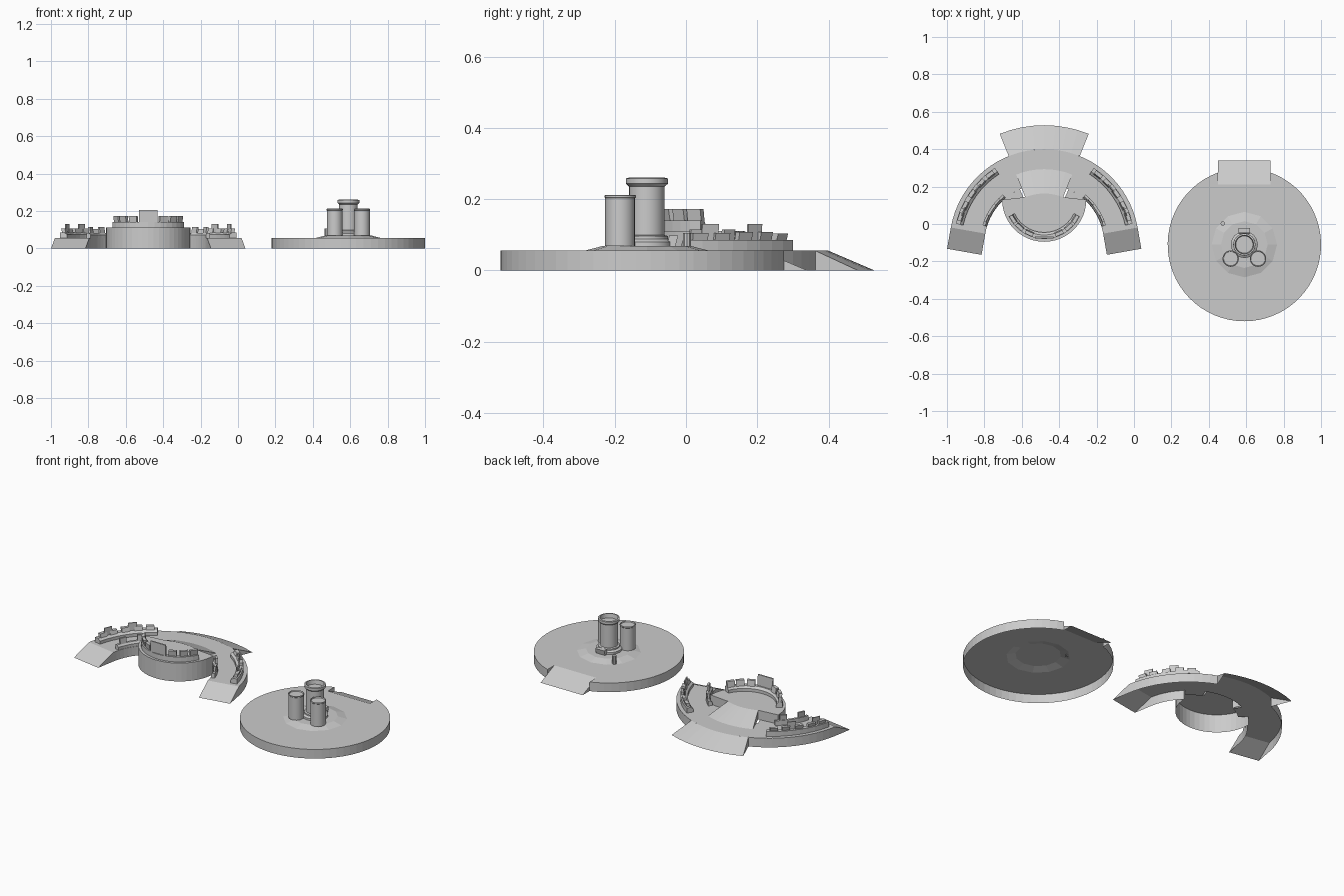
import bpy, bmesh
from math import sin, cos, pi, radians, atan2

if "Cube" in bpy.data.objects:
    bpy.data.objects.remove(bpy.data.objects["Cube"])

H = 0.055                    # floor height
BX, BY = -0.48, -0.107       # centre of the curved platform
DY = 0.13                    # y centre of the raised deck
CX, CY = 0.59, -0.11         # centre of the round platform


def make(name, faces, normals=True):
    """Object from a list of faces, each a list of 3D points."""
    bm = bmesh.new()
    for f in faces:
        bm.faces.new([bm.verts.new(p) for p in f])
    bmesh.ops.remove_doubles(bm, verts=bm.verts, dist=1e-4)
    if normals:
        bmesh.ops.recalc_face_normals(bm, faces=bm.faces)
    me = bpy.data.meshes.new(name)
    bm.to_mesh(me)
    bm.free()
    ob = bpy.data.objects.new(name, me)
    bpy.context.collection.objects.link(ob)
    return ob


def pol(cx, cy, r, deg, z):
    return (cx + r * cos(radians(deg)), cy + r * sin(radians(deg)), z)


def sweep(cx, cy, profile, a0, a1, n, caps=False):
    """Sweep an (r, z) profile through an arc, returning faces."""
    fs = []
    ang = [a0 + (a1 - a0) * i / n for i in range(n + 1)]
    for a, b in zip(ang, ang[1:]):
        for (r, z), (s, w) in zip(profile, profile[1:]):
            q = [pol(cx, cy, r, a, z), pol(cx, cy, r, b, z),
                 pol(cx, cy, s, b, w), pol(cx, cy, s, a, w)]
            if r < 1e-6:
                q = q[1:]
            elif s < 1e-6:
                q = q[:3]
            fs.append(q)
    if caps:
        for a in (a0, a1):
            fs.append([pol(cx, cy, r, a, z) for r, z in profile])
    return fs


def lathe(name, cx, cy, profile, n):
    return make(name, sweep(cx, cy, profile, 0, 360, n))


def console(name, cx, cy, r, deg, z, w, d, h):
    """Box facing the arc centre, leaning slightly outwards."""
    ob_faces = []
    a = radians(deg)

    def P(u, v, zz):
        rr = r + v
        return (cx + rr * cos(a) - u * sin(a), cy + rr * sin(a) + u * cos(a), zz)
    b = [P(u, v, z) for u, v in ((-w/2, -d/2), (w/2, -d/2), (w/2, d/2), (-w/2, d/2))]
    t = [P(u, v + d * 0.3, z + h) for u, v in ((-w/2, -d/2), (w/2, -d/2), (w/2, d/2), (-w/2, d/2))]
    ob_faces += [b, t] + [[b[i], b[(i+1) % 4], t[(i+1) % 4], t[i]] for i in range(4)]
    make(name, ob_faces)


# curved platform floor and walls, open underneath
ri, ro = 0.32, 0.507
make("curved_floor", sweep(BX, BY, [(ri, H), (ro, H)], 10, 170, 32))
for k, (a, b) in enumerate(((10, 68), (112, 170))):
    make(f"outer_wall_{k}", sweep(BX, BY, [(ro, H), (ro, 0)], a, b, 12))
for k, (a, b) in enumerate(((10, 46), (134, 170))):
    make(f"inner_wall_{k}", sweep(BX, BY, [(ri, H), (ri, 0)], a, b, 8))
for k, (a, b) in enumerate(((46, 66), (114, 134))):
    make(f"inner_floor_{k}", sweep(BX, BY, [(0.27, H), (ri, H)], a, b, 4))

# back ramp and the ramp up to the deck
for name, r0, z0, r1, z1 in (("back_ramp", ro, H, 0.635, 0), ("deck_ramp", 0.27, 0.11, 0.40, H)):
    fs = sweep(BX, BY, [(r0, z0), (r1, z1)], 68, 112, 8)
    for a in (68, 112):
        fs.append([pol(BX, BY, r0, a, z0), pol(BX, BY, r1, a, z1), pol(BX, BY, r0, a, z1)])
    make(name, fs)

# end ramps
for s in (1, -1):
    a = radians(10)

    def E(r, t, z):
        return (BX + s * (r * cos(a) + t * sin(a)), BY + r * sin(a) - t * cos(a), z)
    fs = [[E(ri, 0, H), E(ro, 0, H), E(ro, 0.115, 0), E(ri, 0.115, 0)]]
    for r in (ri, ro):
        fs.append([E(r, 0, H), E(r, 0.115, 0), E(r, 0, 0)])
    make("end_ramp_" + ("right" if s > 0 else "left"), fs)

# raised command deck
DR = 0.225
outline = [pol(BX, DY, DR, 180 + 7.5 * i, 0.11) for i in range(25)]
back = [pol(BX, BY, 0.27, 68 + 5.5 * i, 0.11) for i in range(9)]
make("command_deck", [outline + back])
make("deck_wall", sweep(BX, DY, [(DR, 0.11), (DR, 0)], 180, 360, 24))
for k, (p, q) in enumerate(((outline[-1], back[0]), (outline[0], back[-1]))):
    make(f"deck_riser_{k}", [[p, q, (q[0], q[1], H), (p[0], p[1], H)]])

# console benches with screens
def bench(name, cx, cy, r0, r1, a0, a1, z, h, n):
    d = r1 - r0
    prof = [(r0, z), (r0, z + h * 0.6), (r0 + d * 0.4, z + h), (r1, z + h), (r1, z)]
    make(name, sweep(cx, cy, prof, a0, a1, n, True))


bench("deck_bench", BX, DY, 0.175, 0.21, 205, 335, 0.11, 0.03, 14)
for a in (212, 228, 246, 294, 312, 328):
    console("deck_console", BX, DY, 0.192, a, 0.138, 0.045, 0.018, 0.034)
console("deck_main_screen", BX, DY, 0.2, 270, 0.138, 0.1, 0.008, 0.067)

for side in (0, 1):
    def A(x):
        return 180 - x if side else x
    tag = "left" if side else "right"
    bench("outer_bench_" + tag, BX, BY, 0.445, 0.485, A(13), A(57), H, 0.03, 8)
    bench("inner_bench_" + tag, BX, BY, 0.322, 0.345, A(17), A(50), H, 0.028, 6)
    for x, h in ((18, 0.022), (26, 0.022), (35, 0.024), (44, 0.024), (52, 0.02)):
        console("outer_console_" + tag, BX, BY, 0.466, A(x), 0.083, 0.045, 0.02, h)
    for x in (22, 40):
        console("outer_screen_" + tag, BX, BY, 0.465, A(x), 0.085, 0.05, 0.006, 0.045)
    for x in (24, 42):
        console("inner_console_" + tag, BX, BY, 0.335, A(x), 0.08, 0.04, 0.012, 0.035)

# round platform: notched floor with a hole below the dais
R, nx, ny = 0.41, 0.14, 0.32
ye = (R * R - nx * nx) ** 0.5
e0 = atan2(ye, -nx)
span = 2 * pi - 2 * (e0 - pi / 2)
arc = [(CX + R * cos(e0 + span * i / 56), CY + R * sin(e0 + span * i / 56)) for i in range(57)]
floor = arc + [(CX + nx, CY + ny), (CX - nx, CY + ny)]
hole = [pol(CX, CY, 0.175, 30 * i, H)[:2] for i in range(12)]
bm = bmesh.new()
for loop in (floor, hole):
    vs = [bm.verts.new((x, y, H)) for x, y in loop]
    for i in range(len(vs)):
        bm.edges.new((vs[i - 1], vs[i]))
bmesh.ops.triangle_fill(bm, edges=bm.edges[:], use_beauty=True, normal=(0, 0, 1))
me = bpy.data.meshes.new("round_floor")
bm.to_mesh(me)
bm.free()
bpy.context.collection.objects.link(bpy.data.objects.new("round_floor", me))
make("round_wall", [[(*p, H), (*q, H), (*q, 0), (*p, 0)] for p, q in zip(arc, arc[1:])])

# entry ramp cut into the round platform
yt, yb = CY + ny, 0.34
zm = H * (yb - CY - ye) / (yb - yt)
fs = [[(CX - nx, yt, H), (CX + nx, yt, H), (CX + nx, yb, 0), (CX - nx, yb, 0)]]
for x in (CX - nx, CX + nx):
    fs.append([(x, yt, H), (x, CY + ye, H), (x, CY + ye, zm)])
    fs.append([(x, CY + ye, zm), (x, yb, 0), (x, CY + ye, 0)])
make("entry_ramp", fs)

# dais, central column, side tubes and small post
lathe("dais", CX, CY, [(0.175, H), (0.125, 0.068), (0, 0.068)], 12)
lathe("column_base", CX, CY, [(0.072, 0.068), (0.072, 0.08), (0.06, 0.088), (0.06, 0.096), (0.045, 0.1)], 16)
lathe("column", CX, CY, [(0.05, 0.095), (0.05, 0.235), (0.059, 0.243), (0.059, 0.258),
                         (0.05, 0.26), (0.046, 0.235), (0, 0.235)], 24)
for s in (-1, 1):
    lathe("side_tube", CX + s * 0.073, CY - 0.075,
          [(0.042, 0.068), (0.042, 0.203), (0.044, 0.205), (0.044, 0.21), (0.04, 0.212), (0.038, 0.205), (0, 0.205)], 20)
lathe("small_post", 0.475, 0.003, [(0.012, H), (0.012, 0.105), (0, 0.105)], 10)
console("column_panel", CX, CY, 0.068, 90, 0.068, 0.06, 0.025, 0.03)

for ob in bpy.data.objects:
    if ob.name.startswith(("column", "side_tube")) and "panel" not in ob.name:
        bpy.context.view_layer.objects.active = ob
        ob.select_set(True)
bpy.ops.object.shade_smooth_by_angle(angle=radians(30))
